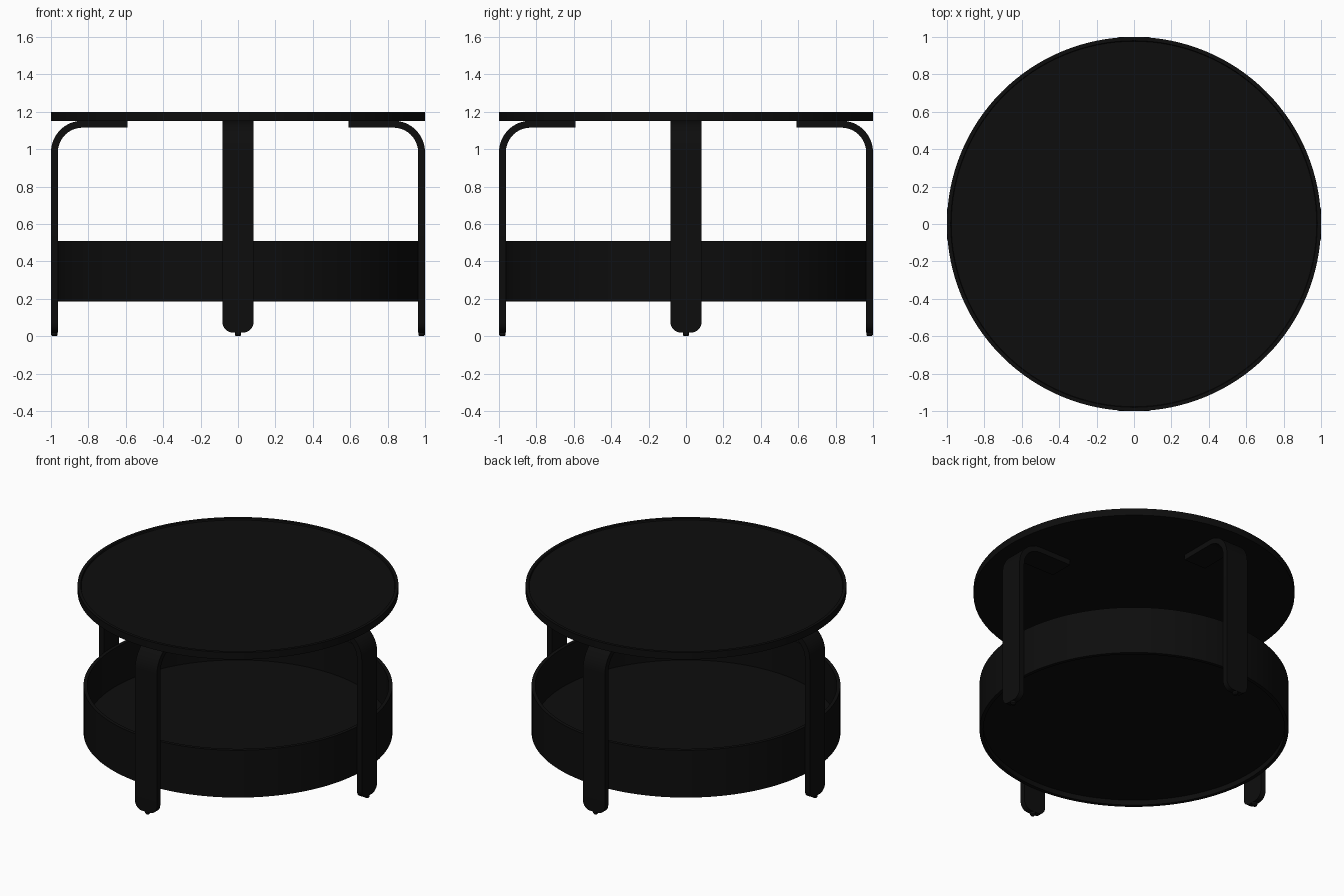
import bpy, bmesh
from math import pi, sin, cos, sqrt
from mathutils import Matrix

cube = bpy.data.objects.get("Cube")
if cube:
    bpy.data.objects.remove(cube)

black = bpy.data.materials.new("black_paint")
black.use_nodes = True
black.diffuse_color = (0.004, 0.004, 0.004, 1)
black.node_tree.nodes["Principled BSDF"].inputs["Base Color"].default_value = (0.004, 0.004, 0.004, 1)


def finish(name, bm):
    bmesh.ops.remove_doubles(bm, verts=bm.verts, dist=1e-5)
    bmesh.ops.recalc_face_normals(bm, faces=bm.faces)
    mesh = bpy.data.meshes.new(name)
    bm.to_mesh(mesh)
    bm.free()
    mesh.materials.append(black)
    obj = bpy.data.objects.new(name, mesh)
    bpy.context.collection.objects.link(obj)
    bpy.ops.object.select_all(action='DESELECT')
    obj.select_set(True)
    bpy.context.view_layer.objects.active = obj
    bpy.ops.object.shade_smooth_by_angle(angle=pi / 6)
    return obj


def lathe(name, profile, steps=128):
    """Turn an (radius, height) profile around the z axis."""
    bm = bmesh.new()
    verts = [bm.verts.new((r, 0, z)) for r, z in profile]
    edges = [bm.edges.new(pair) for pair in zip(verts, verts[1:])]
    bmesh.ops.spin(bm, geom=verts + edges, cent=(0, 0, 0), axis=(0, 0, 1),
                   angle=2 * pi, steps=steps, use_merge=True)
    return finish(name, bm)


# Round top with a thin raised lip
lathe("table_top", [(0, 1.152), (1, 1.152), (1, 1.2), (0.98, 1.2),
                    (0.977, 1.19), (0, 1.19)])

# Deep round tray, its floor set just above the lower rim
lathe("tray", [(0, 0.22), (0.94, 0.22), (0.94, 0.185), (0.963, 0.185),
               (0.963, 0.51), (0.94, 0.51), (0.94, 0.245), (0, 0.245)])

# Bent flat leg: stations along the centreline hold (x, z, normal angle, half width)
HALF, THICK, CORNER, BEND = 0.083, 0.037, 0.055, 0.15
OUT, BASE, TOP = 1 - THICK / 2, 0.02, 1.152 - THICK / 2
stations = []
for i in range(9):
    a = i / 8 * pi / 2
    stations.append((OUT, BASE + CORNER * (1 - cos(a)), 0, HALF - CORNER * (1 - sin(a))))
for i in range(17):
    a = i / 16 * pi / 2
    stations.append((OUT - BEND + BEND * cos(a), TOP - BEND + BEND * sin(a), a, HALF))
stations.append((0.59, TOP, pi / 2, HALF))


def leg(name, turn):
    bm = bmesh.new()
    rings = []
    for x, z, a, w in stations:
        dx, dz = cos(a) * THICK / 2, sin(a) * THICK / 2
        rings.append([bm.verts.new((x + s * dx, y, z + s * dz))
                      for s, y in ((1, -w), (1, w), (-1, w), (-1, -w))])
    for lower, upper in zip(rings, rings[1:]):
        for k in range(4):
            n = (k + 1) % 4
            bm.faces.new((lower[k], lower[n], upper[n], upper[k]))
    bm.faces.new(rings[0])
    bm.faces.new(rings[-1])
    bmesh.ops.rotate(bm, verts=bm.verts, matrix=Matrix.Rotation(turn, 3, 'Z'))
    finish(name, bm)


def glide(name, turn):
    obj = lathe(name, [(0, 0), (0.011, 0), (0.017, 0.007), (0.017, 0.024), (0, 0.024)], 20)
    obj.location = (OUT * cos(turn), OUT * sin(turn), 0)


# Four legs with small foot glides
for i, side in enumerate(("left", "back", "right", "front")):
    leg(side + "_leg", i * pi / 2)
    glide(side + "_foot_glide", i * pi / 2)
